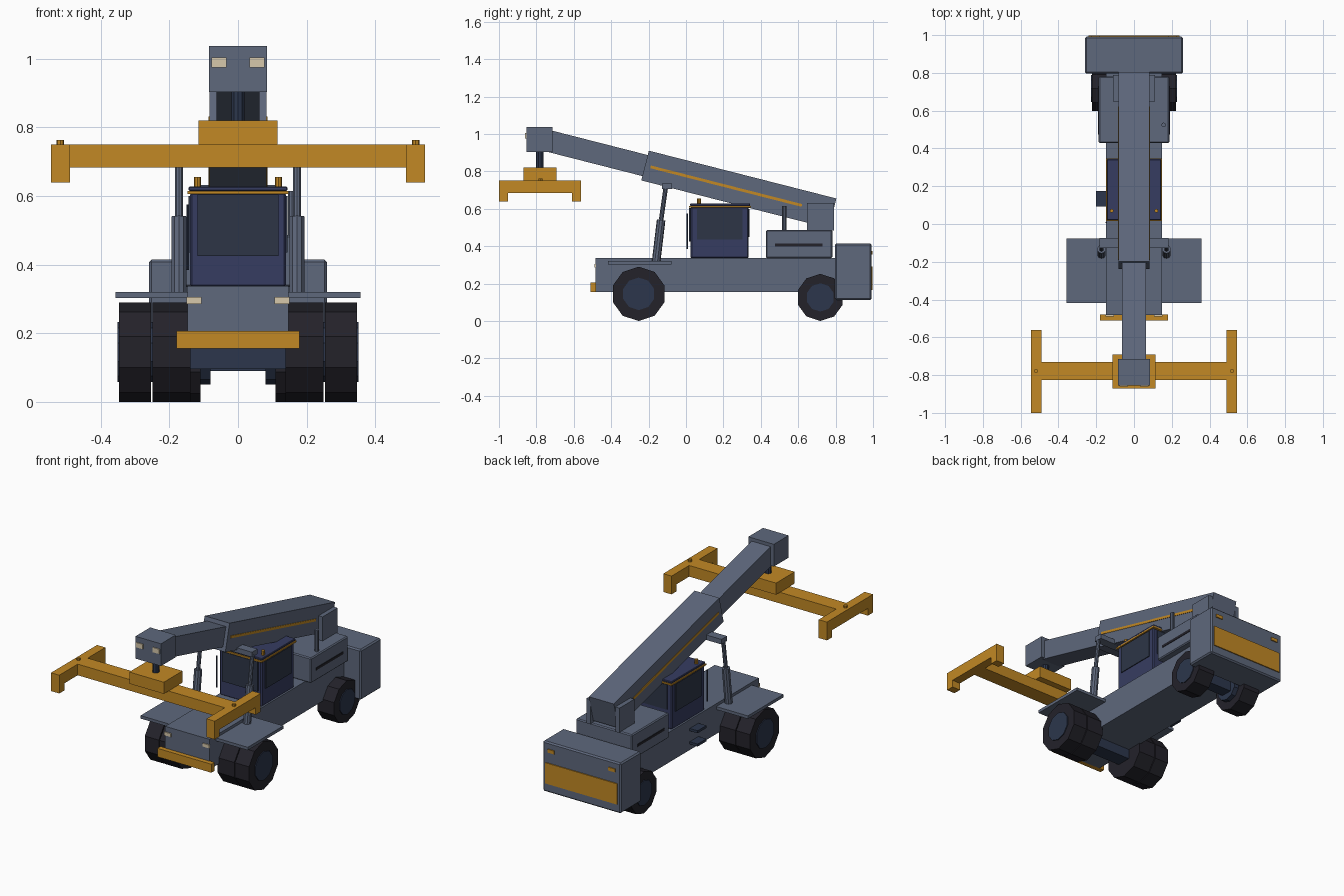
import bpy, bmesh, math
from mathutils import Matrix, Vector

cube = bpy.data.objects.get("Cube")
if cube:
    bpy.data.objects.remove(cube, do_unlink=True)


def material(name, *rgb):
    m = bpy.data.materials.new(name)
    m.use_nodes = True
    m.diffuse_color = (*rgb, 1)
    bsdf = next(n for n in m.node_tree.nodes if n.type == 'BSDF_PRINCIPLED')
    bsdf.inputs["Base Color"].default_value = (*rgb, 1)
    return m


SLATE = material("slate paint", .112, .138, .202)
ORANGE = material("amber paint", .54, .25, .018)
NAVY = material("navy cab", .037, .046, .12)
GLASS = material("dark glass", .026, .036, .062)
RUBBER = material("tyre rubber", .017, .016, .023)
HUB = material("blue grey metal", .025, .037, .072)
LAMP = material("cream lamp", .68, .58, .41)


def finish(name, bm, mat, matrix, bevel=0):
    mesh = bpy.data.meshes.new(name)
    bm.to_mesh(mesh)
    bm.free()
    mesh.materials.append(mat)
    ob = bpy.data.objects.new(name, mesh)
    ob.matrix_world = matrix
    bpy.context.collection.objects.link(ob)
    if bevel:
        mod = ob.modifiers.new("edge", 'BEVEL')
        mod.width, mod.segments = bevel, 1
    return ob


def box(name, mat, x, y, z, bevel=0, frame=Matrix()):
    """Box between (low, high) pairs, optionally in a tilted frame."""
    bm = bmesh.new()
    bmesh.ops.create_cube(bm, size=1)
    for v in bm.verts:
        v.co = [lo + (c + .5) * (hi - lo) for c, (lo, hi) in zip(v.co, (x, y, z))]
    return finish(name, bm, mat, frame, bevel)


def rod(name, mat, a, b, r, sides=10):
    a, b = Vector(a), Vector(b)
    bm = bmesh.new()
    bmesh.ops.create_cone(bm, cap_ends=True, segments=sides, radius1=r, radius2=r,
                          depth=(b - a).length)
    if abs(b.x - a.x) > .9 * (b - a).length:    # axle direction: one corner points up
        rot = Matrix(((0, 0, 1), (1, 0, 0), (0, 1, 0))).to_4x4()
    else:
        rot = (b - a).to_track_quat('Z', 'Y').to_matrix().to_4x4()
    return finish(name, bm, mat, Matrix.Translation((a + b) / 2) @ rot)


def span(s, a, b):
    """Range mirrored to the side s."""
    return tuple(sorted((s * a, s * b)))


SIDES = ((1, "left"), (-1, "right"))

# Chassis, bumper, counterweight
box("chassis", SLATE, (-.147, .147), (-.483, .82), (.155, .337))
box("front_bumper", ORANGE, (-.18, .18), (-.51, -.48), (.155, .206))
box("counterweight", SLATE, (-.26, .26), (.797, .992), (.112, .415), .008)
box("rear_panel", ORANGE, (-.24, .24), (.99, .998), (.165, .29))

# Engine hood and exhaust
box("engine_hood", SLATE, (-.187, .187), (.428, .782), (.335, .487), .006)
rod("exhaust", SLATE, (.157, .525, .48), (.157, .525, .615), .012)

# Cab with roof and windows
box("cab", NAVY, (-.14, .14), (.025, .335), (.335, .61), .006)
box("roof_band", ORANGE, (-.147, .147), (.017, .347), (.606, .615))
box("roof", NAVY, (-.144, .144), (.021, .343), (.615, .628), .003)
box("front_window", GLASS, (-.118, .118), (.017, .026), (.425, .604))
box("rear_window", GLASS, (-.11, .11), (.334, .339), (.45, .6))
rod("cab_handrail", HUB, (-.147, .008, .385), (-.147, .008, .575), .004, 6)
for i, z in enumerate((.19, .27)):
    box(f"cab_step_{i + 1}", HUB, (-.2, -.14), (.092, .175), (z, z + .015))

# Axles
box("front_axle", HUB, (-.15, .15), (-.3, -.21), (.095, .158))
box("rear_axle", HUB, (-.14, .14), (.685, .755), (.09, .158))

for s, side in SIDES:
    # Paired front tyres, single rear tyres, hubs
    for tag, y, r, a, b in (("front_inner", -.253, .145, .138, .249),
                            ("front_outer", -.253, .145, .254, .347),
                            ("rear", .718, .126, .11, .222)):
        rod(f"{side}_{tag}_tyre", RUBBER, (s * a, y, r), (s * b, y, r), r)
        if "inner" not in tag:
            rod(f"{side}_{tag}_hub", HUB, (s * (a - .03), y, r), (s * (b + .005), y, r), r * .6)
    box(f"{side}_fender", SLATE, span(s, .14, .357), (-.417, -.078), (.302, .32))
    # Lamps
    box(f"{side}_headlamp", LAMP, span(s, .106, .15), (-.489, -.48), (.285, .305))
    box(f"{side}_tail_lamp", ORANGE, span(s, .18, .225), (.99, .998), (.355, .375))
    box(f"{side}_boom_lamp", LAMP, span(s, .033, .077), (-.86, -.852), (.975, 1.004))
    rod(f"{side}_beacon", ORANGE, (s * .118, .07, .62), (s * .118, .07, .655), .01, 8)
    # Side windows and hood vents
    box(f"{side}_window", GLASS, span(s, .139, .145), (.058, .303), (.435, .6))
    box(f"{side}_hood_vent", RUBBER, span(s, .185, .19), (.475, .73), (.398, .413))
    # Boom pivot plates and lift cylinders
    box(f"{side}_pivot_plate", SLATE, span(s, .083, .11), (.648, .79), (.483, .632))
    foot, mid, top = ((s * .172, y, z) for y, z in ((-.16, .315), (-.133, .54), (-.108, .715)))
    rod(f"{side}_lift_barrel", SLATE, foot, mid, .023)
    rod(f"{side}_lift_rod", SLATE, mid, top, .012)
box("lift_crossbar", SLATE, (-.183, .183), (-.128, -.075), (.705, .735))

# Telescopic boom in a tilted frame: local y runs along it toward the rear
tilt = Matrix.Translation((0, -.219, .831)) @ Matrix.Rotation(math.radians(-14.3), 4, 'X')
box("boom_outer", SLATE, (-.083, .083), (0, 1.035), (-.082, .082), 0, tilt)
box("boom_inner", SLATE, (-.063, .063), (-.56, .1), (-.058, .058), 0, tilt)
for s, side in SIDES:
    box(f"{side}_boom_stripe", ORANGE, span(s, .08, .086), (.03, .865), (-.007, .008), 0, tilt)
box("boom_head", SLATE, (-.085, .085), (-.854, -.714), (.903, 1.037))

# Container spreader hanging from the boom head
rod("rotator", HUB, (0, -.782, .81), (0, -.782, .91), .02)
box("spreader_block", ORANGE, (-.115, .115), (-.87, -.692), (.75, .82))
box("spreader_beam", ORANGE, (-.52, .52), (-.825, -.73), (.683, .75))
for s, side in SIDES:
    box(f"{side}_spreader_end", ORANGE, span(s, .49, .545), (-1, -.562), (.683, .75))
    for tag, y in (("front", -1), ("rear", -.61)):
        box(f"{side}_{tag}_claw", ORANGE, span(s, .49, .545), (y, y + .048), (.64, .69))
    rod(f"{side}_spreader_pin", ORANGE, (s * .518, -.778, .745), (s * .518, -.778, .763), .011, 8)
